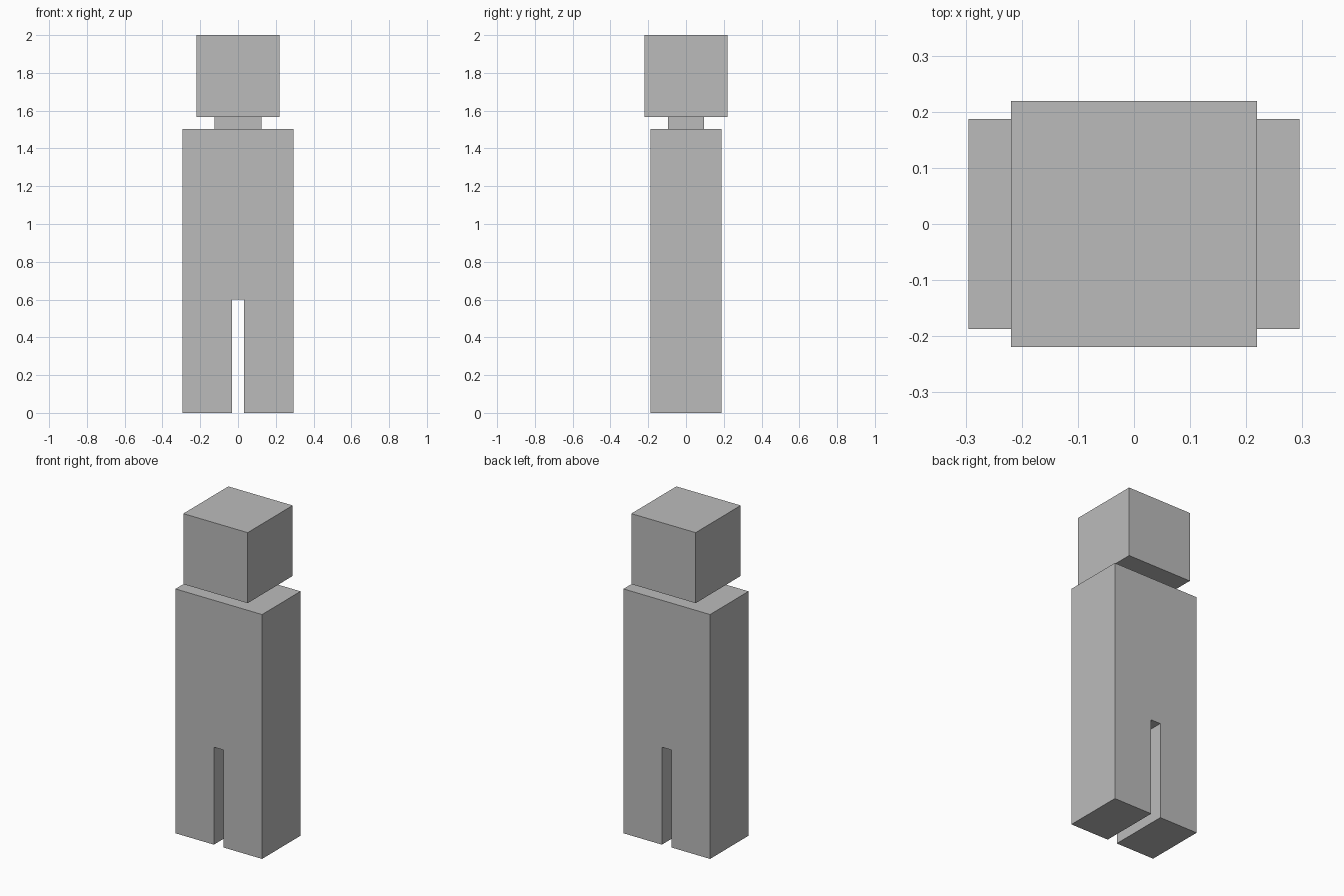
import bpy
import bmesh

cube = bpy.data.objects.get("Cube")
if cube:
    bpy.data.objects.remove(cube, do_unlink=True)

GREY = (0.5, 0.5, 0.5, 1.0)
grey = bpy.data.materials.new("plain_grey")
grey.use_nodes = True
grey.diffuse_color = GREY
grey.node_tree.nodes["Principled BSDF"].inputs["Base Color"].default_value = GREY


def extrude_profile(name, points, y0, y1):
    """Extrude a closed front (x, z) outline from y0 to y1."""
    bm = bmesh.new()
    face = bm.faces.new([bm.verts.new((x, y0, z)) for x, z in points])
    result = bmesh.ops.extrude_face_region(bm, geom=[face])
    moved = [v for v in result["geom"] if isinstance(v, bmesh.types.BMVert)]
    bmesh.ops.translate(bm, verts=moved, vec=(0, y1 - y0, 0))
    bmesh.ops.recalc_face_normals(bm, faces=bm.faces)
    mesh = bpy.data.meshes.new(name)
    bm.to_mesh(mesh)
    bm.free()
    mesh.materials.append(grey)
    obj = bpy.data.objects.new(name, mesh)
    bpy.context.collection.objects.link(obj)
    return obj


def box(name, half_x, half_y, z0, z1):
    outline = [(-half_x, z0), (half_x, z0), (half_x, z1), (-half_x, z1)]
    return extrude_profile(name, outline, -half_y, half_y)


# Torso and legs as one block, with a slot between the legs
right_side = [(0.033, 0.6), (0.033, 0.0), (0.295, 0.0), (0.295, 1.504)]
left_side = [(-x, z) for x, z in reversed(right_side)]
extrude_profile("body", right_side + left_side, -0.187, 0.187)

# Neck and head
box("neck", 0.125, 0.094, 1.504, 1.566)
box("head", 0.219, 0.219, 1.566, 2.0)
